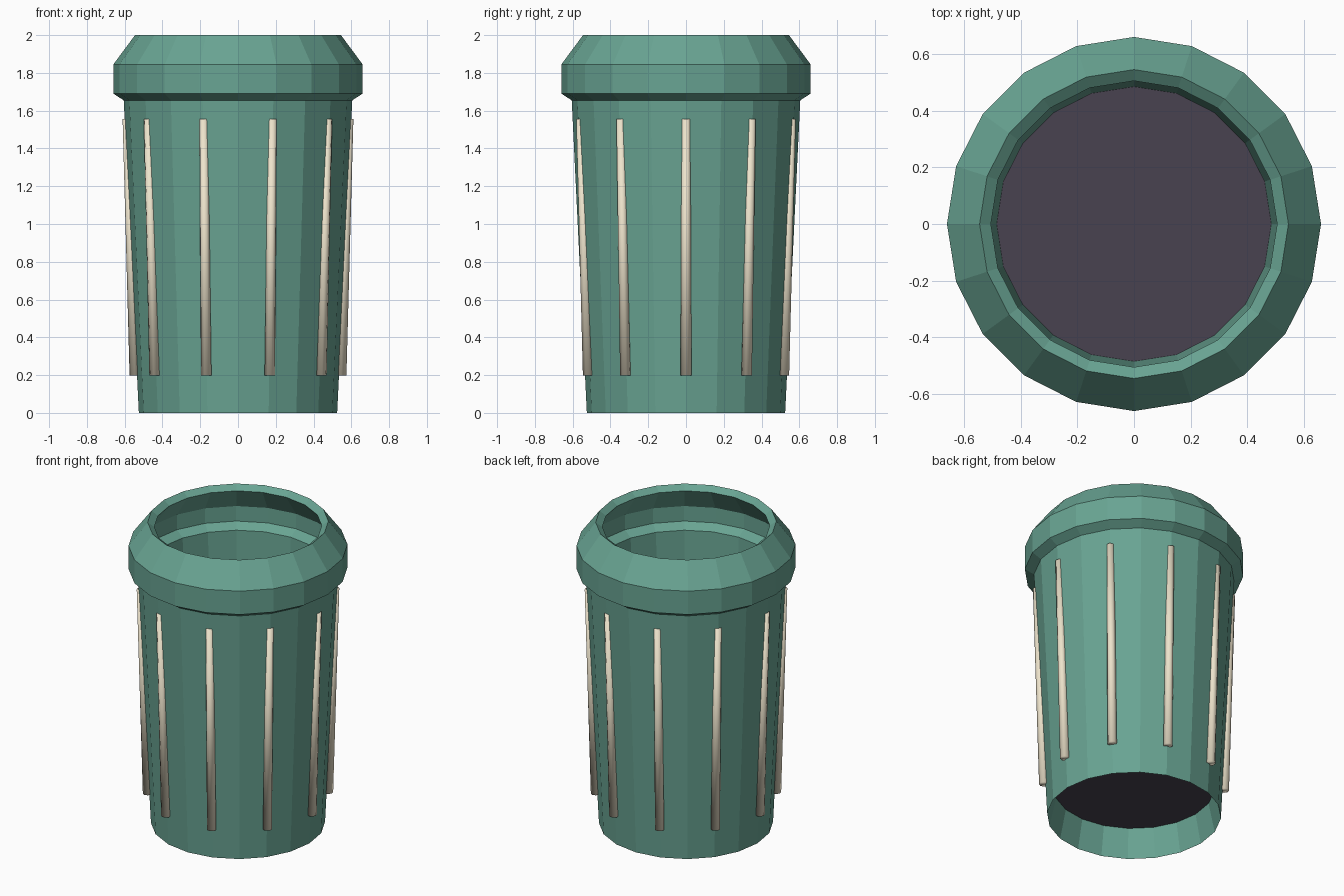
import bpy, bmesh, math

if "Cube" in bpy.data.objects:
    bpy.data.objects.remove(bpy.data.objects["Cube"])


def material(name, color):
    m = bpy.data.materials.new(name)
    m.diffuse_color = (*color, 1)
    m.use_nodes = True
    m.node_tree.nodes["Principled BSDF"].inputs["Base Color"].default_value = m.diffuse_color
    return m


def loft(name, profile, sides, mat, closed=False, caps=False, smooth=False, angle=0):
    """Stack horizontal rings given as (radius, z, outward offset); the offset lies along angle."""
    bm = bmesh.new()
    rings = []
    for r, z, off in profile:
        cx, cy = off * math.cos(angle), off * math.sin(angle)
        rings.append([bm.verts.new((cx + r * math.cos(angle + 2 * math.pi * i / sides),
                                    cy + r * math.sin(angle + 2 * math.pi * i / sides), z))
                      for i in range(sides)])
    pairs = list(zip(rings, rings[1:]))
    if closed:
        pairs.append((rings[-1], rings[0]))
    for a, b in pairs:
        for i in range(sides):
            j = (i + 1) % sides
            bm.faces.new((a[i], a[j], b[j], b[i]))
    if caps:
        bm.faces.new(rings[0][::-1])
        if len(rings) > 1:
            bm.faces.new(rings[-1])
    if len(rings) > 1:
        bmesh.ops.recalc_face_normals(bm, faces=bm.faces)
    else:
        bmesh.ops.reverse_faces(bm, faces=bm.faces)
    for f in bm.faces:
        f.smooth = smooth
    mesh = bpy.data.meshes.new(name)
    bm.to_mesh(mesh)
    bm.free()
    mesh.materials.append(mat)
    ob = bpy.data.objects.new(name, mesh)
    bpy.context.collection.objects.link(ob)
    return ob


green = material("green_paint", (0.14, 0.37, 0.29))
cream = material("cream_trim", (0.85, 0.77, 0.6))
dark = material("dark_floor", (0.065, 0.055, 0.08))

# Bin shell: tapered wall and flared collar, outside then inside
shell = [(0.525, 0), (0.605, 1.655), (0.66, 1.69), (0.66, 1.845), (0.545, 2.0),
         (0.505, 1.97), (0.61, 1.82), (0.61, 1.72), (0.555, 1.685), (0.485, 0.19)]
loft("bin_shell", [(r, z, 0) for r, z in shell], 20, green, closed=True)

# Recessed floor
loft("bin_floor", [(0.485, 0.19, 0)], 20, dark, caps=True)

# Ten leaning ribs around the wall
for k in range(10):
    loft(f"rib_{k + 1}", [(0.029, 0.197, 0.545), (0.024, 1.555, 0.587)], 8, cream,
         caps=True, smooth=True, angle=k * math.pi / 5)
